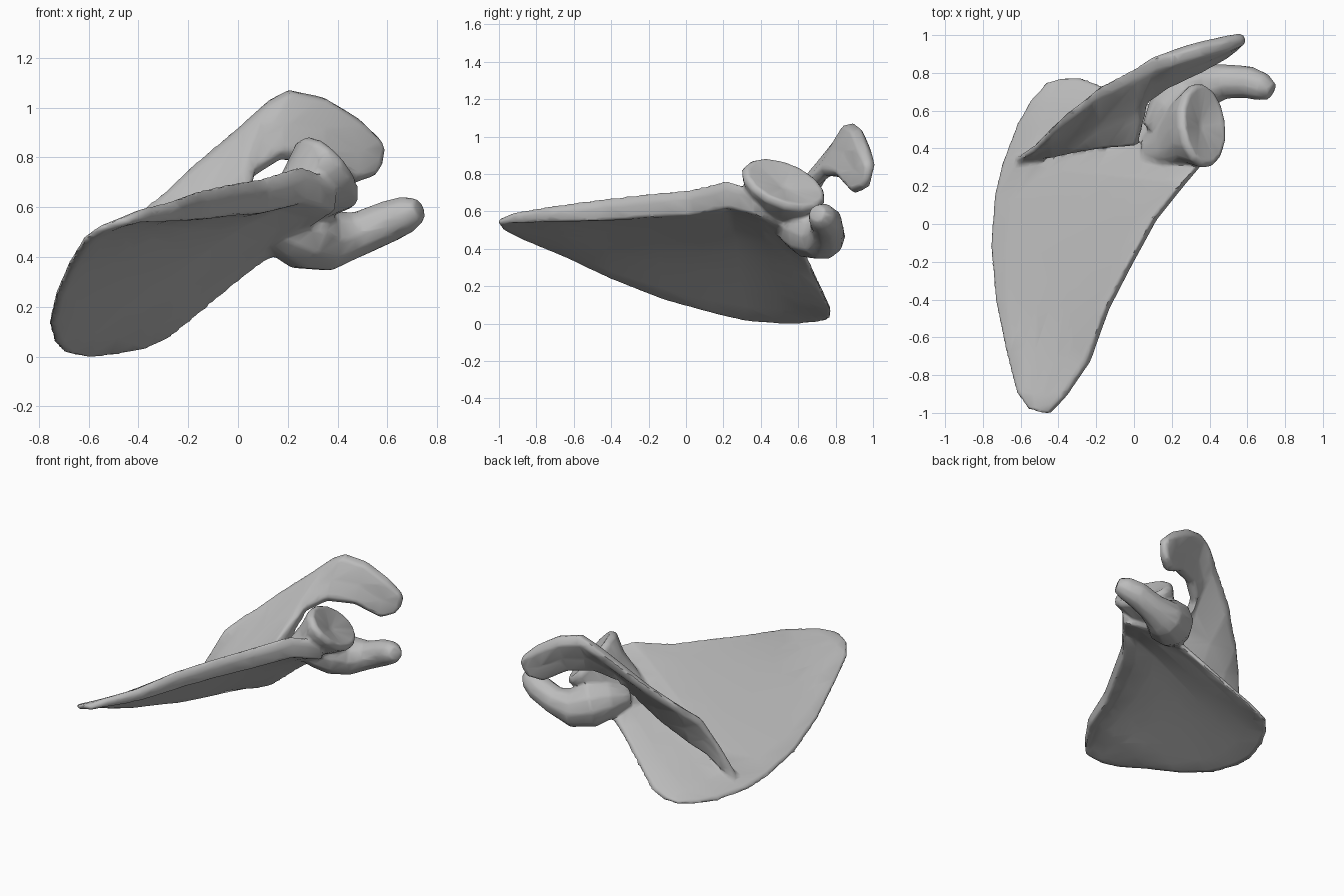
import bpy, bmesh
from math import cos, sin, pi
from mathutils import Vector as V

cube = bpy.data.objects.get("Cube")
if cube:
    bpy.data.objects.remove(cube, do_unlink=True)

bone = bpy.data.materials.new("bone_grey")
bone.use_nodes = True
bone.diffuse_color = (0.5, 0.5, 0.5, 1)
bone.node_tree.nodes["Principled BSDF"].inputs["Base Color"].default_value = (0.5, 0.5, 0.5, 1)


def loft(name, rings, dish=None):
    """Skin a list of equal rings; dish is an optional sunken centre of the last cap."""
    bm = bmesh.new()
    rows = [[bm.verts.new(p) for p in ring] for ring in rings]
    n = len(rows[0])
    for a, b in zip(rows, rows[1:]):
        for i in range(n):
            bm.faces.new((a[i], a[(i + 1) % n], b[(i + 1) % n], b[i]))
    bm.faces.new(rows[0])
    if dish:
        c = bm.verts.new(dish)
        for i in range(n):
            bm.faces.new((rows[-1][i], rows[-1][(i + 1) % n], c))
    else:
        bm.faces.new(rows[-1])
    bmesh.ops.recalc_face_normals(bm, faces=bm.faces)
    mesh = bpy.data.meshes.new(name)
    bm.to_mesh(mesh)
    bm.free()
    mesh.materials.append(bone)
    ob = bpy.data.objects.new(name, mesh)
    bpy.context.collection.objects.link(ob)
    return ob


def oval(c, a, b, n=12):
    return [c + a * cos(2 * pi * i / n) + b * sin(2 * pi * i / n) for i in range(n)]


# Blade: rows from the lower tip to the top border: inner edge, outer edge, rim depth, bulge
edges = [
    ((-.56, -.98, .51), (-.44, -1.005, .55), .01, 0),
    ((-.625, -.89, .46), (-.36, -.92, .59), .03, 0),
    ((-.685, -.65, .36), (-.23, -.73, .625), .06, 0),
    ((-.735, -.40, .24), (-.13, -.45, .665), .09, 0),
    ((-.76, -.12, .13), (.00, -.20, .695), .10, 0),
    ((-.74, .15, .055), (.12, .02, .715), .11, 0),
    ((-.70, .32, .015), (.28, .22, .765), .12, 0),
    ((-.62, .53, .0), (.40, .36, .72), .11, 0),
    ((-.55, .655, .005), (.32, .48, .62), .06, .5),
    ((-.46, .755, .02), (.24, .585, .50), .02, 1),
]
normal = V((-.58, -.2, .79)).normalized()
down = V((0, 0, -1))
rings = []
for inner, outer, rim, bulge in edges:
    inner, outer = V(inner), V(outer)
    across = (outer - inner).normalized()
    top, under = [], []
    for k in range(9):
        t = k / 8
        mid = inner.lerp(outer, t) + V((0, .15, -.14)) * bulge * sin(pi * t) * (1 - t) ** 2
        pull = across * (.018 if k == 0 else -.02 if k == 8 else 0)
        top.append(mid + normal * .018 + pull)
        under.append(mid - normal * .018 + down * rim * t ** 5 + pull)   # deep outer rim
    rings.append([inner] + top + [outer + down * rim * .4] + under[::-1])
blade = loft("blade", rings)

# Spine and its hooked end: low edge, high edge, half thickness
fins = [
    ((-.63, .33, .08), (-.61, .35, .14), .014),
    ((-.54, .36, .14), (-.53, .40, .32), .022),
    ((-.44, .37, .22), (-.45, .49, .52), .024),
    ((-.33, .39, .28), (-.35, .59, .62), .026),
    ((-.15, .41, .39), (-.18, .73, .775), .030),
    ((.02, .42, .52), (.03, .84, .95), .036),
    ((.06, .65, .72), (.12, .88, 1.03), .042),
    ((.17, .74, .79), (.20, .895, 1.075), .046),
    ((.33, .82, .78), (.34, .935, 1.045), .048),
    ((.47, .90, .695), (.49, .965, .955), .044),
    ((.55, .955, .725), (.575, .985, .87), .034),
    ((.58, .965, .77), (.59, .98, .83), .022),
]
rings = []
for i, (low, high, half) in enumerate(fins):
    low, high = V(low), V(high)
    prev, nxt = fins[max(i - 1, 0)], fins[min(i + 1, len(fins) - 1)]
    tangent = V(nxt[0]) + V(nxt[1]) - V(prev[0]) - V(prev[1])
    side = tangent.cross(high - low).normalized() * half
    foot = 1.6 if i < 6 else .9                # flared where it meets the blade
    shape = ((.08, foot), (.45, .8), (.88, 1))
    front = [low.lerp(high, t) + side * s for t, s in shape]
    back = [low.lerp(high, t) - side * s for t, s in reversed(shape)]
    rings.append([low] + front + [high] + back)
spine = loft("spine_and_hook", rings)

# Neck and socket: ovals growing toward a shallow dish
long = V((0, .42, -.17)).normalized()
face = V((.7, .28, .7)).normalized()
short = long.cross(face)
stations = [
    ((.05, .40, .50), .07, .02),
    ((.16, .44, .585), .13, .06),
    ((.27, .50, .655), .19, .125),
    ((.355, .52, .735), .24, .17),
    ((.378, .53, .758), .22, .15),
]
neck = loft("neck_and_socket", [oval(V(c), long * a, short * b, 14) for c, a, b in stations],
            dish=V((.35, .52, .725)))

# Beak: a bent tapering tube behind the socket
path = [
    ((.08, .50, .53), .05),
    ((.17, .585, .52), .12),
    ((.265, .67, .50), .155),
    ((.37, .735, .465), .125),
    ((.49, .755, .495), .092),
    ((.61, .75, .545), .087),
    ((.68, .725, .573), .076),
    ((.73, .70, .59), .048),
]
rings = []
for i, (c, r) in enumerate(path):
    d = V(path[min(i + 1, len(path) - 1)][0]) - V(path[max(i - 1, 0)][0])
    a = d.cross(V((0, 0, 1))).normalized()
    b = a.cross(d).normalized()
    rings.append(oval(V(c), a * r, b * r, 10))
beak = loft("beak", rings)

# Fuse the parts into one continuous bone, soften the joins, reduce to facets
bpy.ops.object.select_all(action='DESELECT')
for part in (spine, neck, beak, blade):
    part.select_set(True)
bpy.context.view_layer.objects.active = blade
bpy.ops.object.join()
blade.name = "shoulder_bone"
fuse = blade.modifiers.new("fuse", 'REMESH')
fuse.mode = 'VOXEL'
fuse.voxel_size = .01
soften = blade.modifiers.new("soften", 'SMOOTH')
soften.iterations = 12
reduce = blade.modifiers.new("reduce", 'DECIMATE')
reduce.ratio = .035
for step in ("fuse", "soften", "reduce"):
    bpy.ops.object.modifier_apply(modifier=step)
bpy.ops.object.shade_smooth_by_angle(angle=0.8)
